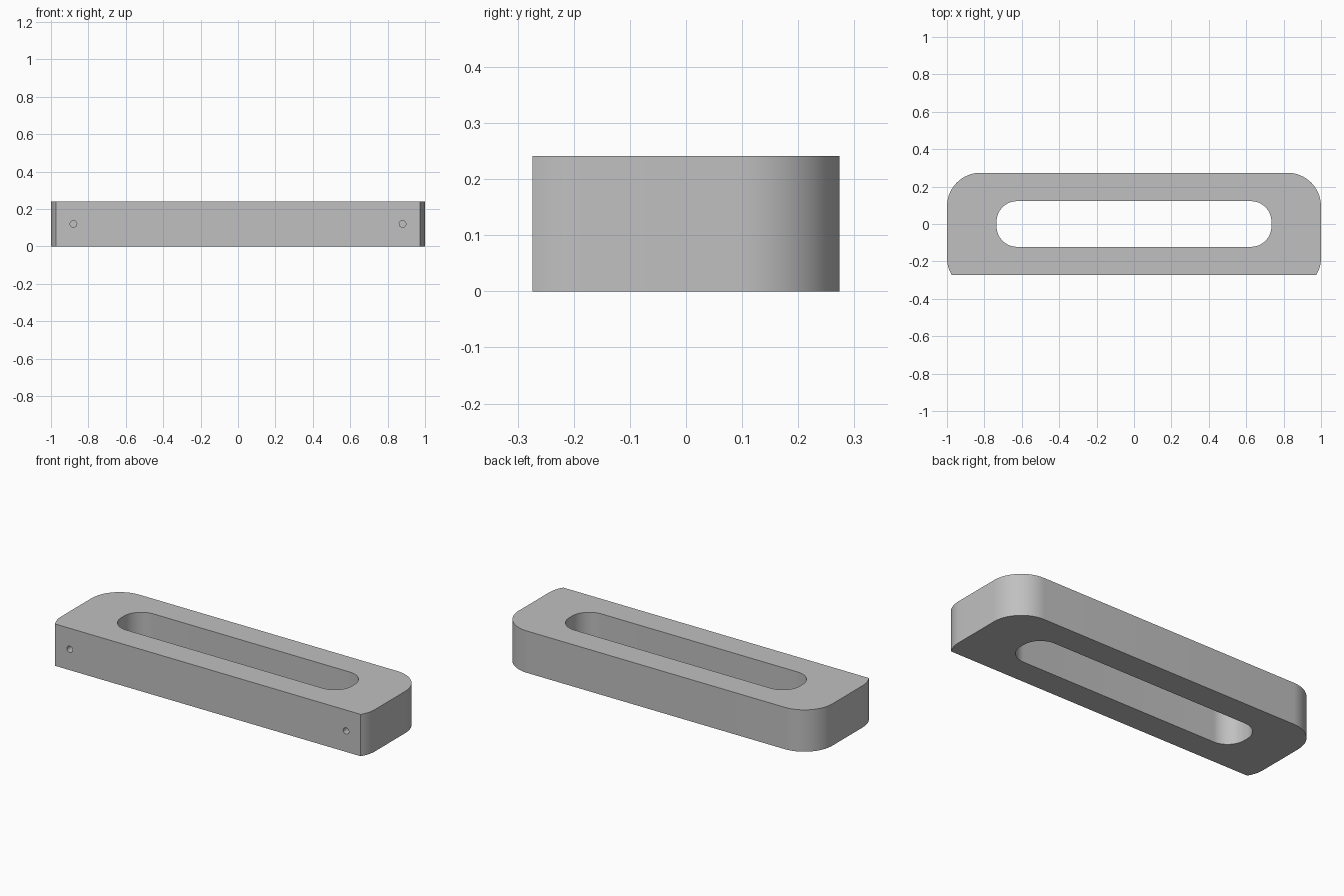
import bpy
import bmesh
from math import sin, cos, radians, pi, asin
from mathutils import Matrix

cube = bpy.data.objects.get("Cube")
if cube:
    bpy.data.objects.remove(cube, do_unlink=True)

HEIGHT = 0.241
HALF_X, HALF_Y = 1.0, 0.274
CORNER = 0.18

grey = bpy.data.materials.new("plain grey")
grey.use_nodes = True
colour = (0.53, 0.53, 0.53, 1)
grey.diffuse_color = colour
grey.node_tree.nodes["Principled BSDF"].inputs["Base Color"].default_value = colour


def arc(cx, cy, r, start, end, steps=16):
    """Points along an arc, angles in radians."""
    return [(cx + r * cos(start + (end - start) * i / steps),
             cy + r * sin(start + (end - start) * i / steps))
            for i in range(steps + 1)]


def mirrored(half):
    """Close a right-hand half outline with its mirror image."""
    return half + [(-x, y) for x, y in reversed(half)]


def add_object(name, bm):
    bmesh.ops.recalc_face_normals(bm, faces=bm.faces)
    mesh = bpy.data.meshes.new(name)
    bm.to_mesh(mesh)
    bm.free()
    mesh.materials.append(grey)
    obj = bpy.data.objects.new(name, mesh)
    bpy.context.collection.objects.link(obj)
    return obj


def prism(name, outline, z0, z1):
    """Extrude a closed outline upwards."""
    bm = bmesh.new()
    face = bm.faces.new([bm.verts.new((x, y, z0)) for x, y in outline])
    top = bmesh.ops.extrude_face_region(bm, geom=[face])["geom"]
    verts = [v for v in top if isinstance(v, bmesh.types.BMVert)]
    bmesh.ops.translate(bm, verts=verts, vec=(0, 0, z1 - z0))
    return add_object(name, bm)


# Body: full rounds at the back, rounds cut short by the front face
cx = HALF_X - CORNER
front_cy = -0.18
cut_angle = asin((-HALF_Y - front_cy) / CORNER)
body = prism("handle_body", mirrored(
    arc(cx, front_cy, CORNER, cut_angle, 0, 8)
    + arc(cx, HALF_Y - CORNER, CORNER, 0, pi / 2)), 0, HEIGHT)

# Long rounded slot
slot_x, slot_y, slot_r = 0.735, 0.122, 0.11
cutters = [prism("slot_cutter", mirrored(
    arc(slot_x - slot_r, slot_r - slot_y, slot_r, -pi / 2, 0)
    + arc(slot_x - slot_r, slot_y - slot_r, slot_r, 0, pi / 2)),
    -0.1, HEIGHT + 0.1)]

# Blind screw holes in the front face
for side, x in (("right", -0.88), ("left", 0.88)):
    bm = bmesh.new()
    bmesh.ops.create_cone(
        bm, cap_ends=True, segments=24, radius1=0.018, radius2=0.018, depth=0.4,
        matrix=Matrix.Translation((x, -HALF_Y, HEIGHT / 2))
        @ Matrix.Rotation(radians(90), 4, "X"))
    cutters.append(add_object(side + "_screw_hole_cutter", bm))

# Cut the openings and discard the cutters
bpy.context.view_layer.objects.active = body
for cutter in cutters:
    cut = body.modifiers.new(cutter.name, "BOOLEAN")
    cut.operation = "DIFFERENCE"
    cut.solver = "EXACT"
    cut.object = cutter
    bpy.ops.object.modifier_apply(modifier=cut.name)
    bpy.data.objects.remove(cutter, do_unlink=True)

# Smooth rounds with crisp edges
bpy.ops.object.select_all(action="DESELECT")
body.select_set(True)
bpy.ops.object.shade_smooth_by_angle(angle=radians(30))
